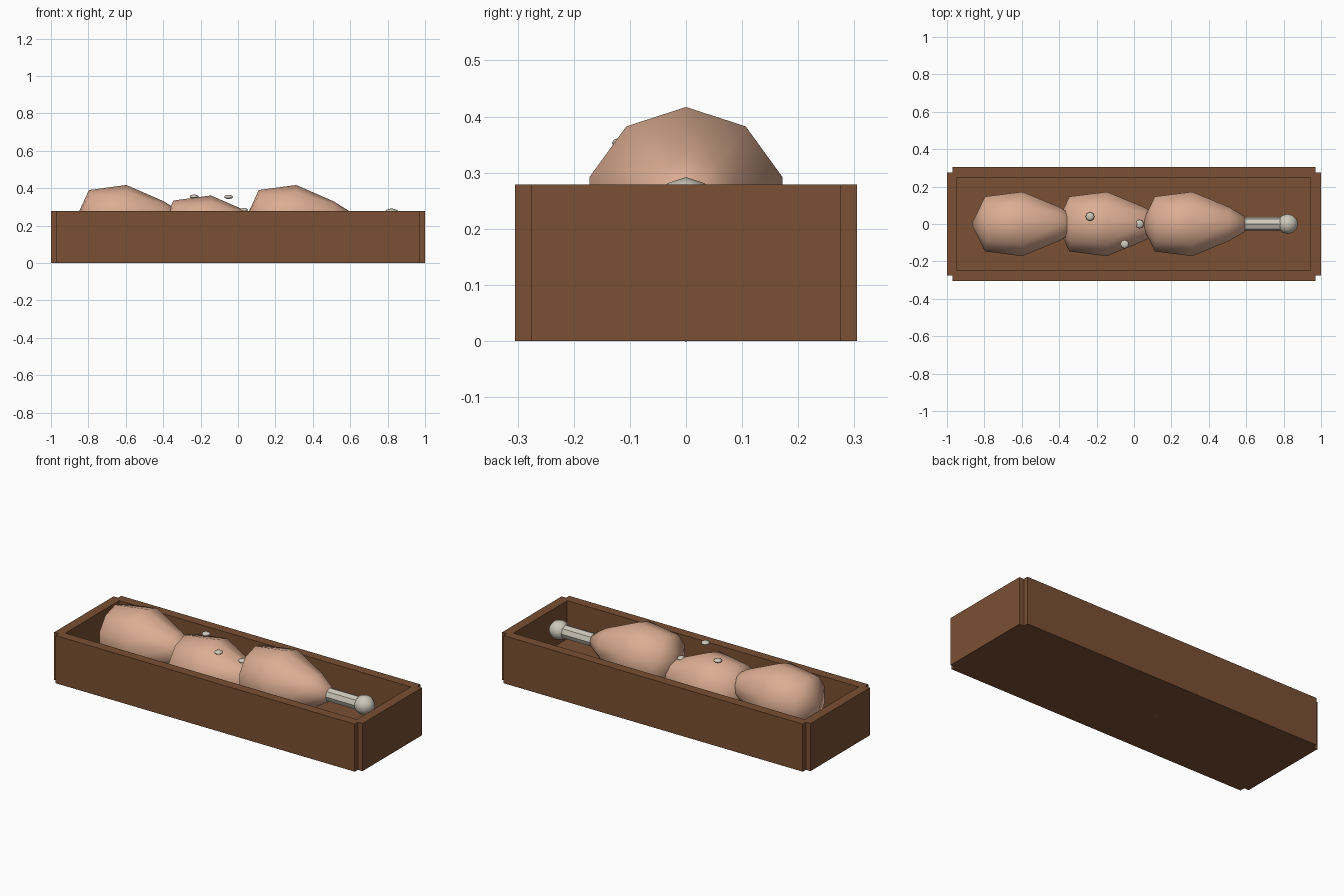
import bpy, bmesh, math

if "Cube" in bpy.data.objects:
    bpy.data.objects.remove(bpy.data.objects["Cube"])


def material(name, rgb):
    m = bpy.data.materials.new(name)
    m.diffuse_color = (*rgb, 1)
    m.use_nodes = True
    m.node_tree.nodes["Principled BSDF"].inputs["Base Color"].default_value = m.diffuse_color
    return m


wood = material("brown wood", (0.195, 0.08, 0.034))
meat = material("cooked meat", (0.72, 0.42, 0.29))
bone = material("pale bone", (0.62, 0.58, 0.49))


def finish(bm, name, mat, loc, smooth=None):
    bmesh.ops.recalc_face_normals(bm, faces=bm.faces)
    me = bpy.data.meshes.new(name)
    bm.to_mesh(me)
    bm.free()
    me.materials.append(mat)
    ob = bpy.data.objects.new(name, me)
    ob.location = loc
    bpy.context.collection.objects.link(ob)
    if smooth:
        bpy.ops.object.select_all(action='DESELECT')
        ob.select_set(True)
        bpy.context.view_layer.objects.active = ob
        bpy.ops.object.shade_smooth_by_angle(angle=math.radians(smooth))
    return ob


def box(name, size, loc):
    bm = bmesh.new()
    bmesh.ops.create_cube(bm, size=1)
    bmesh.ops.scale(bm, vec=size, verts=bm.verts)
    return finish(bm, name, wood, loc)


def lathe_x(name, profile, sides, mat, loc, smooth):
    """Revolve (x, radius) points around the x axis, one corner at the top."""
    bm = bmesh.new()
    rings = []
    for x, r in profile:
        if r == 0:
            rings.append([bm.verts.new((x, 0, 0))] * sides)
        else:
            rings.append([bm.verts.new((x, r * math.sin(a), r * math.cos(a)))
                          for a in (math.tau * i / sides for i in range(sides))])
    for p, q in zip(rings, rings[1:]):
        for i in range(sides):
            j = (i + 1) % sides
            corners = list(dict.fromkeys((p[i], p[j], q[j], q[i])))
            bm.faces.new(corners)
    return finish(bm, name, mat, loc, smooth)


# Open wooden box with notched corners
H, T = 0.279, 0.055
box("box_floor", (1.94, 0.55, T), (0, 0, T / 2))
for s, side in ((-1, "front"), (1, "back")):
    box(side + "_wall", (1.94, T, H), (0, s * 0.277, H / 2))
for s, side in ((-1, "left"), (1, "right")):
    box(side + "_wall", (T, 0.55, H), (s * 0.9725, 0, H / 2))

# Drumsticks laid in a row: meat, bone shaft and knob
MEAT = [(-0.271, 0), (-0.2, 0.154), (0, 0.181), (0.2, 0.094),
        (0.283, 0.042), (0.283, 0)]
SHAFT = [(0.2, 0), (0.2, 0.038), (0.52, 0.038), (0.52, 0)]
KNOB = [(0.51 - 0.056 * math.cos(math.pi * k / 6),
         0.056 * math.sin(math.pi * k / 6) if 0 < k < 6 else 0) for k in range(7)]
for n, (x, z) in enumerate(((-0.597, 0.236), (-0.145, 0.18), (0.311, 0.236)), 1):
    lathe_x(f"drumstick_meat_{n}", MEAT, 10, meat, (x, 0, z), 60)
    lathe_x(f"bone_shaft_{n}", SHAFT, 8, bone, (x, 0, z), 30)
    lathe_x(f"bone_knob_{n}", KNOB, 10, bone, (x, 0, z), 60)

# Small flattened crumbs
for n, loc in enumerate(((-0.235, 0.04, 0.355), (-0.05, -0.108, 0.353),
                         (0.03, 0.0, 0.283)), 1):
    bm = bmesh.new()
    bmesh.ops.create_uvsphere(bm, u_segments=8, v_segments=6, radius=0.024)
    bmesh.ops.scale(bm, vec=(1, 1, 0.45), verts=bm.verts)
    finish(bm, f"crumb_{n}", bone, loc, 60)
